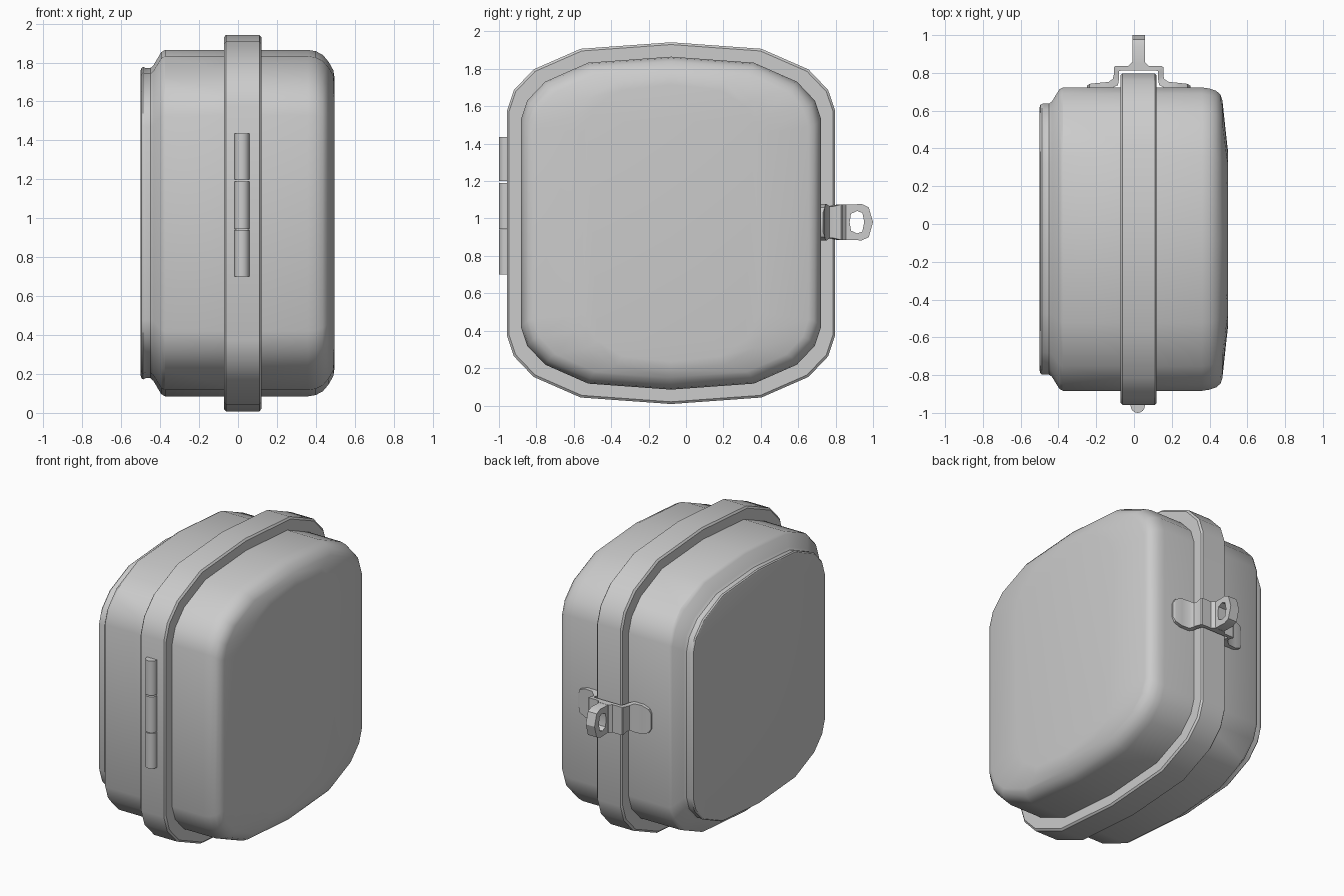
import bpy, bmesh, math

if "Cube" in bpy.data.objects:
    bpy.data.objects.remove(bpy.data.objects["Cube"])

CY, CZ = -0.08, 0.975          # middle of the case outline
MX = 0.024                     # middle plane of flange, hinge and clasp

# One quarter of the rounded-square outline, as fractions of half size
Q = [(0, 1), (.551, .964), (.838, .85), (.958, .736), (1, .622)]
OUTLINE = Q + [(a, -b) for a, b in Q[::-1]]
OUTLINE += [(-a, b) for a, b in OUTLINE[::-1][1:-1]]


def finish(name, bm, angle=32):
    bmesh.ops.remove_doubles(bm, verts=bm.verts, dist=1e-5)
    bmesh.ops.recalc_face_normals(bm, faces=bm.faces)
    me = bpy.data.meshes.new(name)
    bm.to_mesh(me)
    bm.free()
    ob = bpy.data.objects.new(name, me)
    bpy.context.collection.objects.link(ob)
    bpy.ops.object.select_all(action='DESELECT')
    ob.select_set(True)
    bpy.context.view_layer.objects.active = ob
    bpy.ops.object.shade_smooth_by_angle(angle=math.radians(angle))
    return ob


def bridge(bm, a, b):
    n = len(a)
    for i in range(n):
        j = (i + 1) % n
        bm.faces.new((a[i], a[j], b[j], b[i]))


def loft(name, sections):
    """Skin the outline through sections (x, half width, half height)."""
    bm = bmesh.new()
    rings = [[bm.verts.new((x, CY + u * w, CZ + v * h)) for u, v in OUTLINE]
             for x, w, h in sections]
    for a, b in zip(rings, rings[1:]):
        bridge(bm, a, b)
    bm.faces.new(rings[0])
    bm.faces.new(rings[-1])
    return finish(name, bm)


# Deep lid with a softly domed face
loft("domed_shell", [
    (.02, .803, .89), (.36, .803, .89), (.40, .797, .883), (.435, .785, .865),
    (.458, .765, .838), (.468, .735, .825), (.49, .53, .785), (.497, .47, .74)])

# Base half, stepping in to a small foot lip
loft("stepped_shell", [
    (.02, .803, .89), (-.375, .803, .89), (-.395, .793, .878),
    (-.435, .728, .81), (-.45, .718, .797), (-.475, .718, .797),
    (-.488, .716, .803), (-.496, .71, .797), (-.5, .695, .785)])

# Closing flange with a tiny edge bevel
loft("flange", [(-.072, .867, .955), (-.062, .877, .967),
                (.11, .877, .967), (.12, .867, .955)])

# Hinge knuckles
for i, (z0, z1) in enumerate([(.70, .94), (.945, 1.19), (1.20, 1.435)]):
    bpy.ops.mesh.primitive_cylinder_add(
        vertices=16, radius=.038, depth=z1 - z0,
        location=(.02, -.962, (z0 + z1) / 2))
    bpy.context.object.name = f"hinge_knuckle_{i + 1}"
    bpy.ops.object.shade_smooth_by_angle(angle=math.radians(32))

# Clasp straps: (outer x, outer y, inner x, inner y, half width in z)
STRAP = [(-.25, .732, -.25, .718, .05), (-.235, .742, -.235, .718, .08),
         (-.19, .747, -.19, .718, .097), (-.135, .752, -.12, .718, .097),
         (-.112, .768, -.085, .735, .085), (-.107, .79, -.08, .765, .085),
         (-.107, .83, -.08, .808, .095), (-.10, .836, -.07, .812, .095),
         (-.03, .836, -.03, .812, .095), (-.012, .855, -.012, .812, .095),
         (MX, .855, MX, .812, .095)]
for side, s in (("left", 1), ("right", -1)):
    bm = bmesh.new()
    rings = []
    for ox, oy, ix, iy, w in STRAP:
        rings.append([bm.verts.new((MX + s * (x - MX), y, .98 + z))
                      for x, y, z in ((ox, oy, w), (ix, iy, w),
                                      (ix, iy, -w), (ox, oy, -w))])
    for a, b in zip(rings, rings[1:]):
        bridge(bm, a, b)
    bm.faces.new(rings[0])
    bm.faces.new(rings[-1])
    finish("clasp_strap_" + side, bm, 40)

# Padlock tab with an eight-sided hole
RIM = [(.83, .093), (.94, .097), (.977, .08), (1.0, 0),
       (.977, -.08), (.94, -.097), (.83, -.093), (.83, 0)]
HOLE = [(.882, .045), (.915, .06), (.943, .05), (.953, 0),
        (.943, -.05), (.915, -.06), (.882, -.045), (.875, 0)]
bm = bmesh.new()
loops = [[bm.verts.new((x, y, .98 + z)) for y, z in pts]
         for pts, x in ((RIM, MX - .033), (RIM, MX + .033),
                        (HOLE, MX + .033), (HOLE, MX - .033))]
for k in range(4):
    bridge(bm, loops[k], loops[(k + 1) % 4])
finish("padlock_tab", bm)
